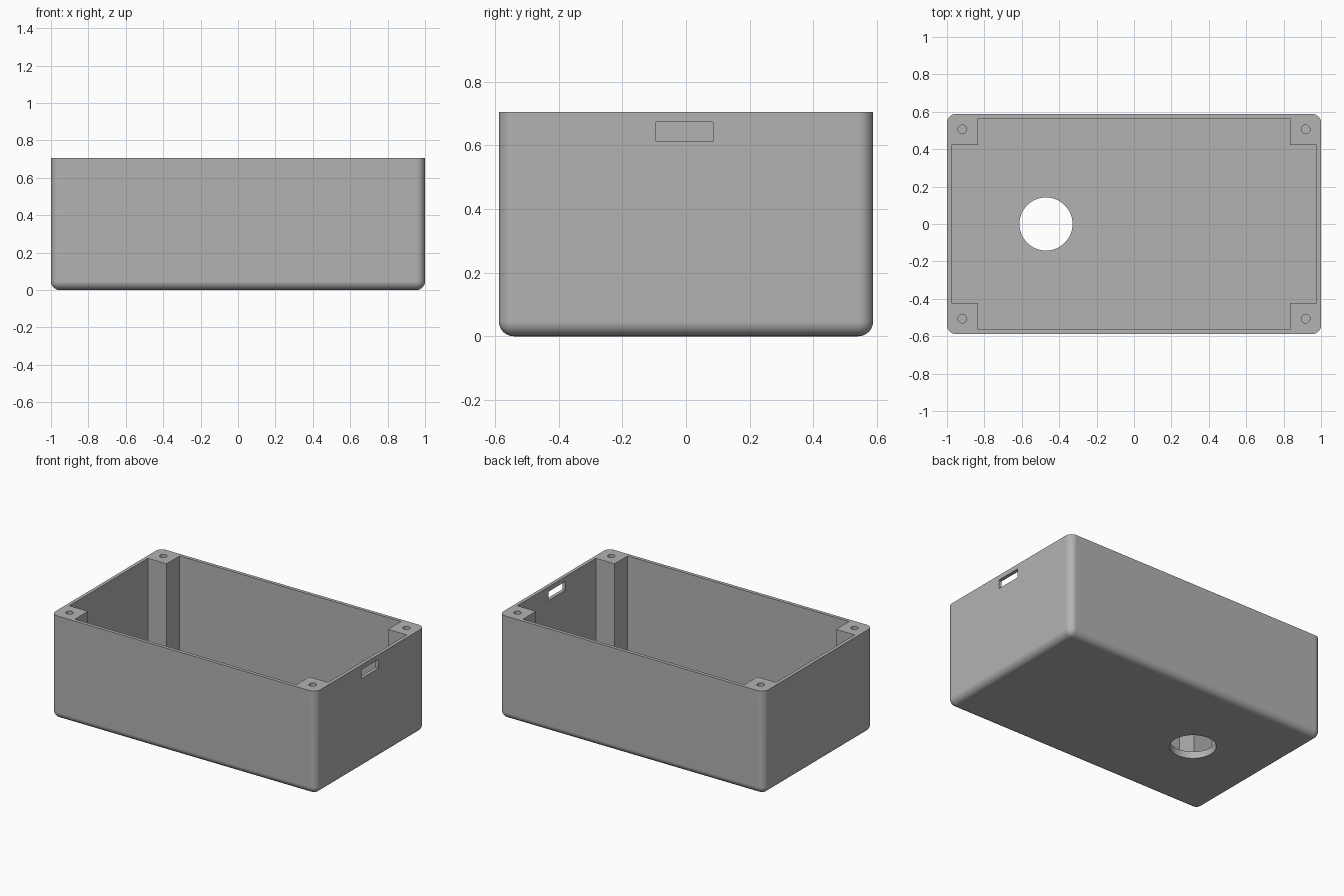
import bpy, bmesh
from math import radians
from mathutils import Matrix

default = bpy.data.objects.get("Cube")
if default:
    bpy.data.objects.remove(default, do_unlink=True)

U = 2 / 85                      # design unit
HX, HY, H = 1.0, 25 * U, 30 * U  # half length, half width, height
WALL, FLOOR, POST, ROUND = U, 2 * U, 7 * U, 2 * U

grey = bpy.data.materials.new("grey plastic")
grey.use_nodes = True
colour = (0.45, 0.45, 0.45, 1)
grey.diffuse_color = colour
grey.node_tree.nodes["Principled BSDF"].inputs["Base Color"].default_value = colour


def make_object(name, bm):
    bmesh.ops.recalc_face_normals(bm, faces=bm.faces)
    mesh = bpy.data.meshes.new(name)
    bm.to_mesh(mesh)
    bm.free()
    mesh.materials.append(grey)
    obj = bpy.data.objects.new(name, mesh)
    bpy.context.collection.objects.link(obj)
    return obj


def box(name, size, centre):
    bm = bmesh.new()
    bmesh.ops.create_cube(bm, size=1, matrix=Matrix.Translation(centre) @ Matrix.Diagonal((*size, 1)))
    return make_object(name, bm)


def cylinder(name, radius, x, y, low, high, segments):
    bm = bmesh.new()
    bmesh.ops.create_cone(bm, cap_ends=True, segments=segments, radius1=radius, radius2=radius,
                          depth=high - low, matrix=Matrix.Translation((x, y, (low + high) / 2)))
    return make_object(name, bm)


def cut(target, cutter):
    cutter.hide_render = True
    mod = target.modifiers.new("cut", 'BOOLEAN')
    mod.operation, mod.solver, mod.object = 'DIFFERENCE', 'EXACT', cutter
    bpy.context.view_layer.objects.active = target
    bpy.ops.object.modifier_apply(modifier=mod.name)
    bpy.data.objects.remove(cutter, do_unlink=True)


# Outer block: rounded everywhere except the open rim
bm = bmesh.new()
bmesh.ops.create_cube(bm, size=1, matrix=Matrix.Translation((0, 0, H / 2)) @ Matrix.Diagonal((2 * HX, 2 * HY, H, 1)))
edges = [e for e in bm.edges if min(v.co.z for v in e.verts) < H / 2]
bmesh.ops.bevel(bm, geom=edges, offset=ROUND, offset_type='OFFSET', segments=8, profile=0.5, affect='EDGES')
case = make_object("enclosure_base", bm)

# Cavity with four notched corners, which leaves the screw posts standing
ix, iy = HX - WALL, HY - WALL
px, py = HX - POST, HY - POST
quarter = [(ix, py), (px, py), (px, iy)]
outline = (quarter + [(-x, y) for x, y in reversed(quarter)]
           + [(-x, -y) for x, y in quarter] + [(x, -y) for x, y in reversed(quarter)])
bm = bmesh.new()
face = bm.faces.new([bm.verts.new((x, y, FLOOR)) for x, y in outline])
top = bmesh.ops.extrude_face_region(bm, geom=[face])["geom"]
bmesh.ops.translate(bm, vec=(0, 0, H), verts=[v for v in top if isinstance(v, bmesh.types.BMVert)])
cut(case, make_object("cavity_cutter", bm))

# Screw holes in the posts
for sx in (-1, 1):
    for sy in (-1, 1):
        cut(case, cylinder("screw_cutter", U, sx * (HX - POST / 2), sy * (HY - POST / 2), H - 10 * U, H + U, 32))

# Round opening in the floor and cable slot in the end wall
cut(case, cylinder("floor_opening_cutter", 0.142, -20 * U, 0, -U, FLOOR + U, 64))
cut(case, box("slot_cutter", (4 * U, 0.18, 0.06), (HX, -0.005, 0.643)))

# Smooth fillets with crisp edges
bpy.ops.object.select_all(action='DESELECT')
case.select_set(True)
bpy.context.view_layer.objects.active = case
bpy.ops.object.shade_smooth_by_angle(angle=radians(30))
weighted = case.modifiers.new("weighted normals", 'WEIGHTED_NORMAL')
weighted.keep_sharp = True
